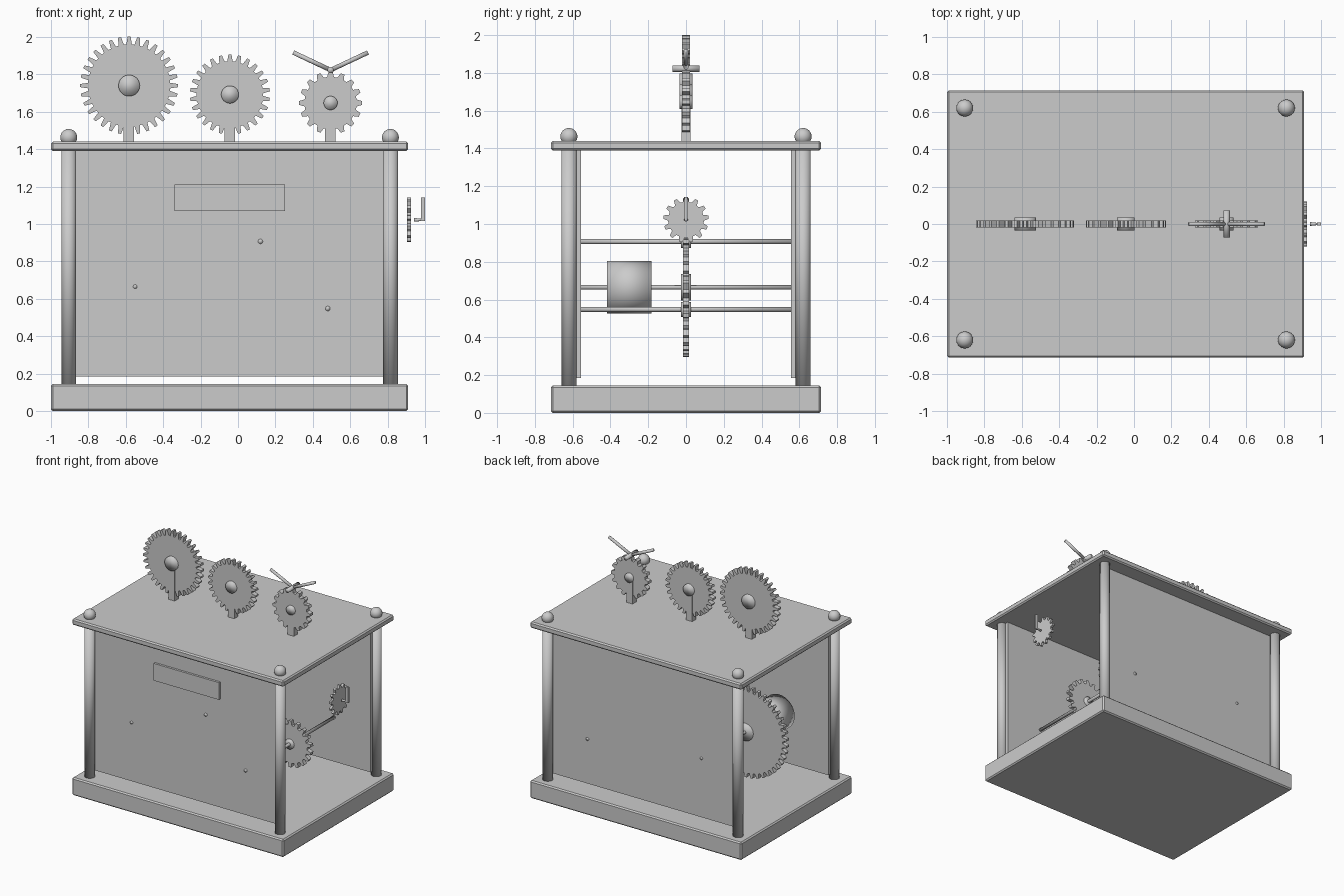
import bpy, bmesh, math
from mathutils import Vector, Matrix

if "Cube" in bpy.data.objects:
    bpy.data.objects.remove(bpy.data.objects["Cube"])

grey = bpy.data.materials.new("plain_grey")
grey.diffuse_color = (0.6, 0.6, 0.6, 1)
grey.use_nodes = True
grey.node_tree.nodes["Principled BSDF"].inputs["Base Color"].default_value = grey.diffuse_color
CX = -0.045  # middle of the case


def finish(name, bm, smooth=False):
    bmesh.ops.recalc_face_normals(bm, faces=bm.faces)
    for f in bm.faces:
        f.smooth = smooth
    me = bpy.data.meshes.new(name)
    bm.to_mesh(me)
    bm.free()
    me.materials.append(grey)
    ob = bpy.data.objects.new(name, me)
    bpy.context.collection.objects.link(ob)
    return ob


def box(name, lo, hi, bevel=0):
    lo, hi = Vector(lo), Vector(hi)
    bm = bmesh.new()
    bmesh.ops.create_cube(bm, size=1, matrix=Matrix.Translation((lo + hi) / 2)
                          @ Matrix.Diagonal((*(hi - lo), 1)))
    if bevel:
        bmesh.ops.bevel(bm, geom=bm.edges[:], offset=bevel, segments=1, affect='EDGES')
    return finish(name, bm)


def rod(name, a, b, r, r2=None, sides=32):
    a, b = Vector(a), Vector(b)
    turn = (b - a).to_track_quat('Z', 'Y').to_matrix().to_4x4()
    bm = bmesh.new()
    bmesh.ops.create_cone(bm, cap_ends=True, segments=sides, radius1=r,
                          radius2=r if r2 is None else r2, depth=(b - a).length,
                          matrix=Matrix.Translation((a + b) / 2) @ turn)
    return finish(name, bm, True)


def ball(name, c, r):
    bm = bmesh.new()
    bmesh.ops.create_uvsphere(bm, u_segments=32, v_segments=16, radius=r,
                              matrix=Matrix.Translation(c))
    return finish(name, bm, True)


def gear(name, c, r, teeth, depth, half, axis='Y'):
    """Toothed disc with tapered teeth, extruded along its axis."""
    bm = bmesh.new()
    ring = []
    for i in range(teeth):
        for off, rad in ((-0.34, r - depth), (-0.16, r), (0.16, r), (0.34, r - depth)):
            t = math.tau * (i + off) / teeth
            u, v = rad * math.sin(t), rad * math.cos(t)
            p = (u, -half, v) if axis == 'Y' else (-half, u, v)
            ring.append(bm.verts.new(Vector(p) + Vector(c)))
    face = bm.faces.new(ring)
    new = bmesh.ops.extrude_face_region(bm, geom=[face])['geom']
    step = (0, 2 * half, 0) if axis == 'Y' else (2 * half, 0, 0)
    bmesh.ops.translate(bm, vec=step, verts=[v for v in new if isinstance(v, bmesh.types.BMVert)])
    return finish(name, bm)


# Case: base, lid, side panels and name plate
box("base", (-1, -0.715, 0), (0.91, 0.715, 0.145), 0.01)
box("lid", (-1, -0.715, 1.39), (0.91, 0.715, 1.44), 0.01)
box("front_panel", (-0.9, -0.585, 0.185), (0.81, -0.555, 1.39))
box("back_panel", (-0.9, 0.555, 0.185), (0.81, 0.585, 1.39))
box("front_plate", (-0.34, -0.603, 1.07), (0.25, -0.585, 1.21))

# Corner posts with ball tops
for x in (-0.905, 0.815):
    for y in (-0.62, 0.62):
        rod("post", (x, y, 0.14), (x, y, 1.4), 0.04)
        ball("post_ball", (x, y, 1.463), 0.045)

# Gears standing on the lid: x, z, radius, teeth, tooth depth, hub radius
for x, z, r, n, d, hub in ((-0.582, 1.74, 0.262, 32, 0.042, 0.057),
                           (-0.043, 1.692, 0.214, 26, 0.036, 0.047),
                           (0.495, 1.647, 0.168, 16, 0.028, 0.037)):
    gear("lid_gear", (x, 0, z), r, n, d, 0.02)
    rod("lid_gear_hub", (x, -0.034, z), (x, 0.034, z), hub)
    box("lid_gear_stand", (x - 0.03, -0.025, 1.43), (x + 0.027, 0.025, z))

# Cross pin with two arms over the smallest gear
rod("pointer_pin", (0.495, -0.072, 1.823), (0.495, 0.072, 1.823), 0.017)
for s in (-1, 1):
    rod("pointer_arm", (0.495, 0, 1.823), (0.495 + s * 0.2, 0, 1.917), 0.012, sides=16)

# Gear train inside the case: x, z, radius, teeth, hub radius, shaft radius, back end
for x, z, r, n, hub, sr, end in ((-0.55, 0.665, 0.37, 42, 0.07, 0.011, 0.588),
                                 (0.12, 0.907, 0.23, 24, 0.035, 0.013, 0.57),
                                 (0.48, 0.548, 0.19, 18, 0.04, 0.013, 0.588)):
    gear("train_gear", (x, 0, z), r, n, 0.036, 0.017)
    rod("train_hub", (x, -0.027, z), (x, 0.027, z), hub)
    rod("train_shaft", (x, -0.592, z), (x, end, z), sr, sides=16)

# Winding drum on the large gear's shaft
rod("drum", (-0.55, -0.417, 0.665), (-0.55, -0.183, 0.665), 0.14)

# Side gear and crank
gear("crank_gear", (0.914, 0, 1.022), 0.12, 13, 0.025, 0.01, 'X')
rod("crank_axle", (0.942, 0, 1.022), (0.99, 0, 1.022), 0.01, 0.005, 16)
box("crank_arm", (0.978, -0.008, 1.015), (1.0, 0.008, 1.143))
